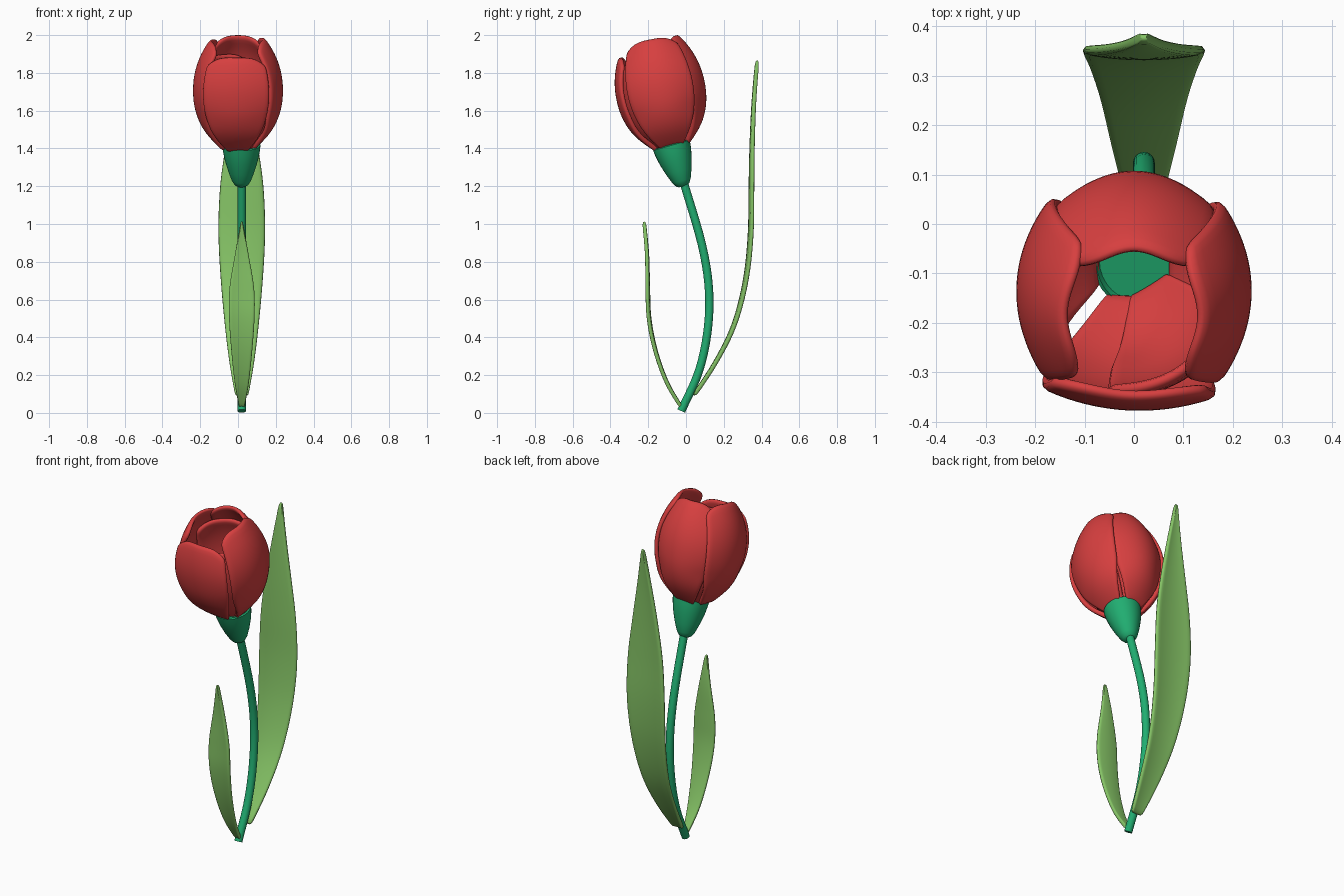
import bpy, bmesh, math
from mathutils import Vector, Matrix

if "Cube" in bpy.data.objects:
    bpy.data.objects.remove(bpy.data.objects["Cube"])


def material(name, rgb):
    m = bpy.data.materials.new(name)
    m.diffuse_color = (*rgb, 1)
    m.use_nodes = True
    m.node_tree.nodes["Principled BSDF"].inputs["Base Color"].default_value = m.diffuse_color
    return m


RED = material("petal red", (0.68, 0.05, 0.05))
STEM = material("stem green", (0.015, 0.42, 0.165))
LEAF = material("leaf green", (0.24, 0.56, 0.135))


def spline(points, t):
    """Smooth curve through evenly spaced points, t in 0..1."""
    p = [Vector(q) for q in points]
    n = len(p) - 1
    i = min(int(t * n), n - 1)
    f = t * n - i
    a = p[i - 1] if i else 2 * p[0] - p[1]
    d = p[i + 2] if i + 2 <= n else 2 * p[n] - p[n - 1]
    b, c = p[i], p[i + 1]
    return 0.5 * (2 * b + (c - a) * f + (2 * a - 5 * b + 4 * c - d) * f ** 2
                  + (3 * b - a - 3 * c + d) * f ** 3)


def add_mesh(name, bm, mat):
    bmesh.ops.recalc_face_normals(bm, faces=bm.faces)
    me = bpy.data.meshes.new(name)
    bm.to_mesh(me)
    bm.free()
    ob = bpy.data.objects.new(name, me)
    bpy.context.collection.objects.link(ob)
    me.materials.append(mat)
    for f in me.polygons:
        f.use_smooth = True
    return ob


def sheet(name, func, nu, nv, thick, mat):
    """Thick rounded sheet from func(u in -1..1, v in 0..1)."""
    bm = bmesh.new()
    rows = [[bm.verts.new(func(2 * i / nu - 1, j / nv)) for i in range(nu + 1)]
            for j in range(nv + 1)]
    for a, b in zip(rows, rows[1:]):
        for i in range(nu):
            bm.faces.new((a[i], a[i + 1], b[i + 1], b[i]))
    ob = add_mesh(name, bm, mat)
    s = ob.modifiers.new("thickness", 'SOLIDIFY')
    s.thickness, s.offset = thick, 0
    ob.modifiers.new("round", 'SUBSURF').levels = 1
    ob.modifiers["round"].render_levels = 1
    return ob


def tube(name, rings, mat, sides=24):
    """Capped tube through (centre, radius, tilt about x) rings."""
    bm = bmesh.new()
    loops = []
    for c, r, tilt in rings:
        m = Matrix.Translation(c) @ Matrix.Rotation(tilt, 4, 'X')
        loops.append([bm.verts.new(m @ Vector((r * math.cos(k * math.tau / sides),
                                               r * math.sin(k * math.tau / sides), 0)))
                      for k in range(sides)])
    for a, b in zip(loops, loops[1:]):
        for k in range(sides):
            n = (k + 1) % sides
            bm.faces.new((a[k], a[n], b[n], b[k]))
    bm.faces.new(loops[0])
    bm.faces.new(loops[-1])
    ob = add_mesh(name, bm, mat)
    bpy.context.view_layer.objects.active = ob
    ob.select_set(True)
    bpy.ops.object.shade_smooth_by_angle(angle=math.radians(45))
    ob.select_set(False)


# Curved stem
path = [(0.02, -0.025, 0.01), (0.02, 0.068, 0.22), (0.02, 0.115, 0.44),
        (0.02, 0.121, 0.66), (0.02, 0.082, 0.9), (0.02, -0.015, 1.23)]
rings = []
for j in range(25):
    t = j / 24
    d = spline(path, min(t + 0.01, 1)) - spline(path, max(t - 0.01, 0))
    rings.append((spline(path, t), 0.022, -math.atan2(d.y, d.z)))
tube("stem", rings, STEM)

# Green cup under the flower, tilted forward
tilt = math.radians(16)
axis = Vector((0, -math.sin(tilt), math.cos(tilt)))
cup = [(0, .022), (.008, .036), (.03, .05), (.08, .069), (.14, .087),
       (.19, .097), (.225, .101), (.23, .094), (.215, .088)]
tube("flower_cup", [(Vector((0.018, -0.015, 1.2)) + axis * h, r, tilt)
                    for h, r in cup], STEM, 32)

# Petals: radius and half width at even heights 0..0.6 along the flower axis
RADIUS_WIDTH = [(.07, .05), (.165, .12), (.212, .16), (.226, .176),
                (.218, .172), (.185, .15), (.125, .115)]
FLOWER = Matrix.Translation((0, -0.075, 1.4)) @ Matrix.Rotation(math.radians(11), 4, 'X')


def petal(name, angle, height, scale, drop, width=1):
    turn = FLOWER @ Matrix.Rotation(math.radians(angle), 4, 'Z')

    def point(u, v):
        h = v * (height - 0.05 * u ** 4)
        r, w = spline(RADIUS_WIDTH, h / 0.6)
        return turn @ Vector((r * scale - drop * u * u * min(1, h / 0.2),
                              u * w * width, h))
    sheet(name, point, 12, 14, 0.026, RED)


petal("front_petal", -93, 0.525, 1.0, 0.035)
petal("right_petal", 0, 0.59, 1.0, 0.06)
petal("back_petal", 90, 0.585, 1.0, 0.075, 0.92)
petal("left_petal", 178, 0.58, 1.0, 0.06)
petal("inner_front_petal", -58, 0.48, 0.84, 0.05, 0.85)
petal("inner_back_petal", 121, 0.48, 0.84, 0.05, 0.85)


# Leaves: (y, z, half width) along the midrib
def leaf(name, rib, bend, thick):
    def point(u, v):
        y, z, w = spline(rib, v)
        return Vector((0.02 + u * max(w, 0.004), y + bend * u * u * w, z))
    sheet(name, point, 8, 26, thick, LEAF)


leaf("tall_leaf", [(.04, .09, .035), (.15, .26, .065), (.25, .46, .09),
                   (.312, .7, .112), (.338, .95, .125), (.342, 1.2, .116),
                   (.347, 1.42, .085), (.358, 1.65, .045), (.377, 1.87, .006)], 0.1, 0.022)
leaf("short_leaf", [(-.025, .03, .015), (-.1, .16, .038), (-.16, .33, .056),
                    (-.193, .5, .068), (-.2, .66, .066), (-.205, .84, .036),
                    (-.222, 1.015, .004)], -0.1, 0.02)
